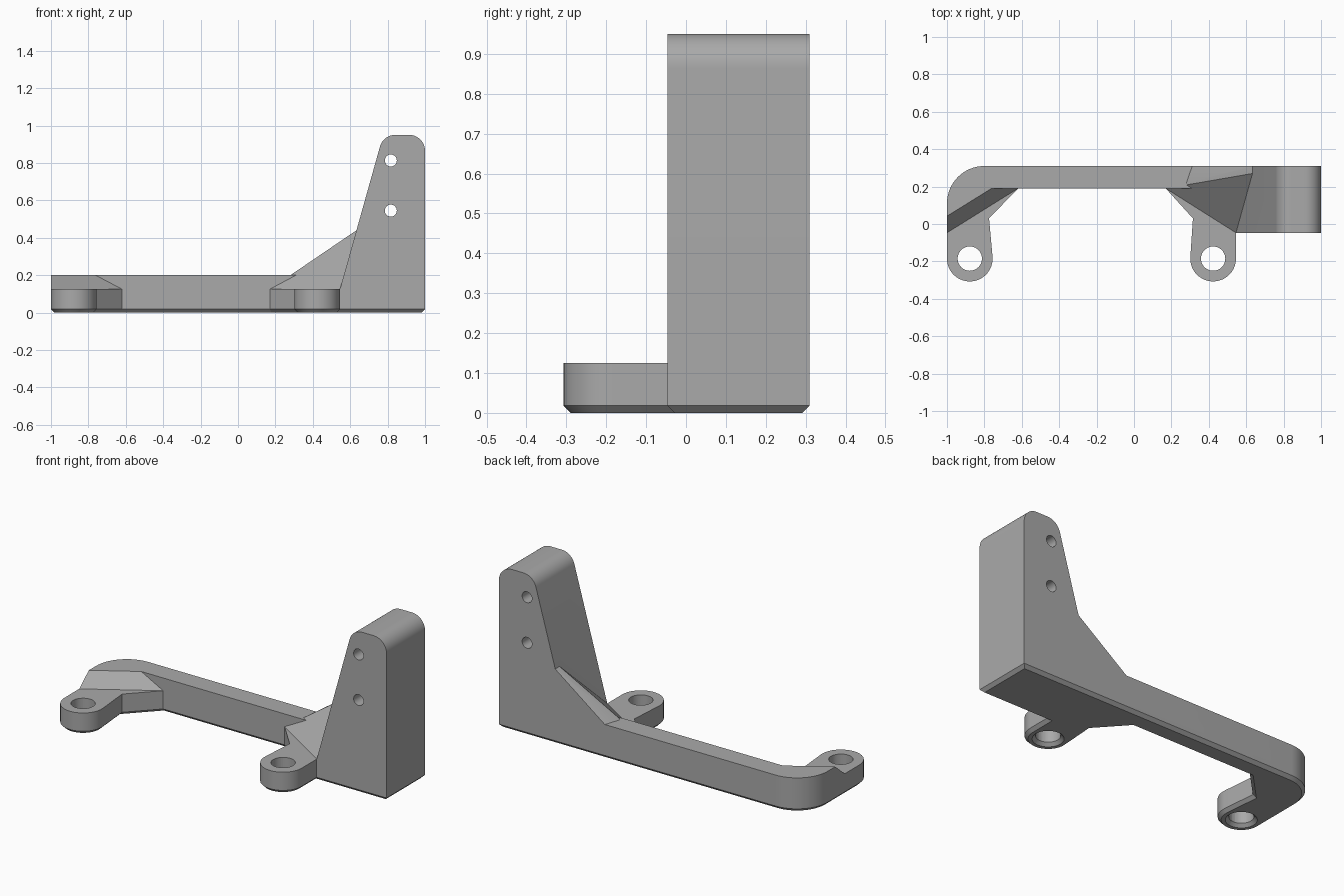
import bpy, bmesh
from math import cos, sin, radians
from mathutils import Vector, Matrix

default = bpy.data.objects.get("Cube")
if default:
    bpy.data.objects.remove(default)

grey = bpy.data.materials.new("plain_grey")
grey.use_nodes = True
grey.diffuse_color = (0.4, 0.4, 0.4, 1)
grey.node_tree.nodes["Principled BSDF"].inputs["Base Color"].default_value = (0.4, 0.4, 0.4, 1)

FRONT, BACK, INNER = -0.047, 0.31, 0.19   # depth of post front, rear wall, bar front
PAD, BAR, LOW = 0.125, 0.2, 0.05          # heights
CHAMFER = 0.018
PADS = [(-0.878, -0.185), (0.423, -0.185)]


def arc(cx, cy, r, start, end, n=16):
    angles = [radians(start + (end - start) * i / n) for i in range(n + 1)]
    return [(cx + r * cos(a), cy + r * sin(a)) for a in angles]


def finish(name, bm):
    bmesh.ops.recalc_face_normals(bm, faces=bm.faces)
    mesh = bpy.data.meshes.new(name)
    bm.to_mesh(mesh)
    bm.free()
    mesh.materials.append(grey)
    obj = bpy.data.objects.new(name, mesh)
    bpy.context.collection.objects.link(obj)
    return obj


def loft(name, rings):
    """Solid through matching rings of 3D points, capped at both ends."""
    bm = bmesh.new()
    loops = [[bm.verts.new(p) for p in ring] for ring in rings]
    n = len(loops[0])
    for a, b in zip(loops, loops[1:]):
        for i in range(n):
            j = (i + 1) % n
            bm.faces.new((a[i], a[j], b[j], b[i]))
    bm.faces.new(loops[0][::-1])
    bm.faces.new(loops[-1])
    return finish(name, bm)


def hull(name, points):
    bm = bmesh.new()
    for p in points:
        bm.verts.new(p)
    bmesh.ops.convex_hull(bm, input=bm.verts)
    bmesh.ops.dissolve_limit(bm, angle_limit=radians(1), verts=bm.verts, edges=bm.edges)
    return finish(name, bm)


def inset(outline, d):
    """Mitred inward offset of a counter-clockwise outline."""
    pts = [Vector(p) for p in outline]
    result = []
    for i, p in enumerate(pts):
        a = (p - pts[i - 1]).normalized()
        b = (pts[(i + 1) % len(pts)] - p).normalized()
        na, nb = Vector((-a.y, a.x)), Vector((-b.y, b.x))
        result.append(p + (na + nb) * d / (1 + na.dot(nb)))
    return result


def level(outline, z):
    return [(p[0], p[1], z) for p in outline]


def cone(name, r1, r2, depth, matrix):
    bm = bmesh.new()
    bmesh.ops.create_cone(bm, cap_ends=True, segments=40, radius1=r1, radius2=r2,
                          depth=depth, matrix=matrix)
    return finish(name, bm)


def combine(target, other, operation):
    mod = target.modifiers.new(operation, 'BOOLEAN')
    mod.operation = operation
    mod.solver = 'EXACT'
    mod.object = other
    bpy.context.view_layer.objects.active = target
    bpy.ops.object.modifier_apply(modifier=mod.name)
    bpy.data.objects.remove(other)


# Low base: both pads, bar and post footprint, chamfered underneath
corner = arc(-0.8, 0.11, 0.2, 90, 180)
outline = (arc(*PADS[0], 0.122, 180, 365, 32)
           + [(-0.775, 0.03), (-0.62, INNER), (0.17, INNER), (0.315, 0.03)]
           + arc(*PADS[1], 0.122, 176, 360, 32)
           + [(0.545, FRONT), (1, FRONT), (1, BACK)] + corner)
bracket = loft("bracket", [level(inset(outline, CHAMFER), 0),
                           level(outline, CHAMFER), level(outline, PAD)])

# Upper bar with the rounded corner
bar_outline = [(-1, 0.042), (-0.762, INNER), (0.9, INNER), (0.9, BACK)] + corner
bar = loft("bar", [level(bar_outline, LOW), level(bar_outline, BAR)])

# Sloped fillet above the first pad
ramp_low = [(-1, FRONT), (-0.62, INNER)]
ramp_high = [(-1, 0.042), (-0.762, INNER)]
ramp = hull("corner_ramp", level(ramp_low + ramp_high, LOW)
            + level(ramp_low, PAD) + level(ramp_high, BAR))

# Upright post, leaning on its inner side
side = ([(0.545, LOW), (1, LOW)] + arc(0.915, 0.865, 0.085, 0, 90)
        + arc(0.841, 0.865, 0.085, 90, 164.3) + [(0.545, PAD)])
post = loft("post", [[(x, y, z) for x, z in side] for y in (FRONT, BACK)])

# Gusset between bar, second pad and post
foot = [(0.17, INNER), (0.545, FRONT), (0.545, BACK), (0.17, BACK)]
gusset = hull("gusset", level(foot, LOW) + level(foot[:2], PAD)
              + level([(0.311, INNER), (0.311, BACK)], BAR)
              + level([(0.6335, 0.27), (0.6335, BACK)], 0.44))

for part in (bar, ramp, post, gusset):
    combine(bracket, part, 'UNION')

# Pad holes with a chamfered lower rim
for x, y in PADS:
    combine(bracket, cone("pad_hole", 0.065, 0.065, 0.5,
                          Matrix.Translation((x, y, 0))), 'DIFFERENCE')
    combine(bracket, cone("pad_hole_rim", 0.103, 0.063, 0.04,
                          Matrix.Translation((x, y, 0))), 'DIFFERENCE')

# Screw holes through the post
turn = Matrix.Rotation(radians(90), 4, 'X')
for z in (0.813, 0.545):
    combine(bracket, cone("post_hole", 0.032, 0.032, 2,
                          Matrix.Translation((0.817, 0, z)) @ turn), 'DIFFERENCE')

bpy.ops.object.select_all(action='DESELECT')
bracket.select_set(True)
bpy.context.view_layer.objects.active = bracket
bpy.ops.object.shade_smooth_by_angle(angle=radians(25))
